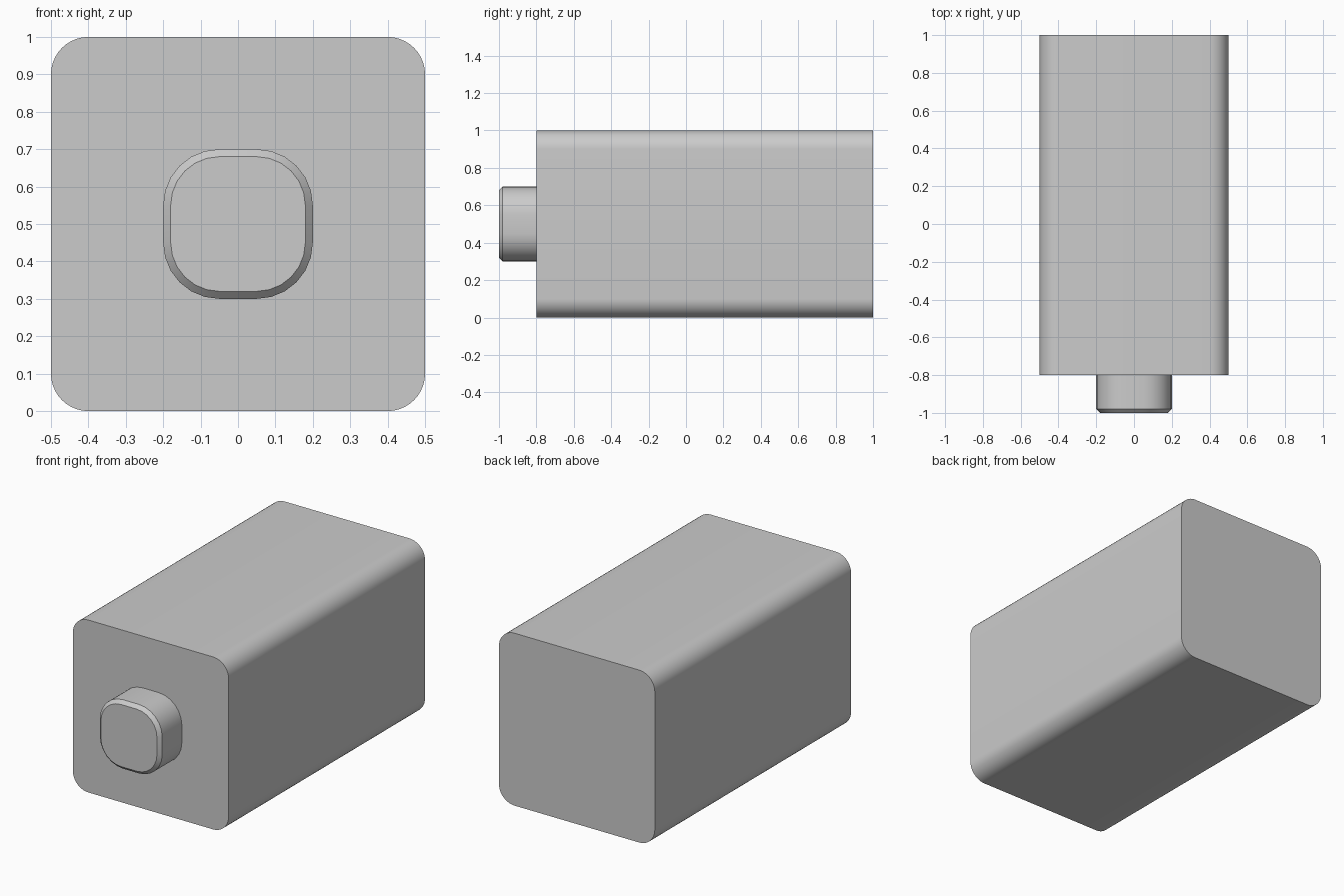
import bpy, bmesh
from math import cos, sin, pi, radians

if "Cube" in bpy.data.objects:
    bpy.data.objects.remove(bpy.data.objects["Cube"])

CENTRE_Z = 0.5


def ring(bm, half, radius, y, segs):
    """Rounded-square loop of vertices in the XZ plane at depth y."""
    verts = []
    c = half - radius
    for q, (sx, sz) in enumerate([(1, 1), (-1, 1), (-1, -1), (1, -1)]):
        for i in range(segs + 1):
            a = (q + i / segs) * pi / 2
            verts.append(bm.verts.new((sx * c + radius * cos(a), y,
                                       CENTRE_Z + sz * c + radius * sin(a))))
    return verts


def rounded_block(name, sections, segs):
    """Loft rounded squares (half size, corner radius, y) and cap both ends."""
    bm = bmesh.new()
    rings = [ring(bm, h, r, y, segs) for h, r, y in sections]
    n = len(rings[0])
    for a, b in zip(rings, rings[1:]):
        for i in range(n):
            j = (i + 1) % n
            bm.faces.new((a[i], a[j], b[j], b[i]))
    bm.faces.new(rings[0])
    bm.faces.new(rings[-1])
    bmesh.ops.recalc_face_normals(bm, faces=bm.faces)
    mesh = bpy.data.meshes.new(name)
    bm.to_mesh(mesh)
    bm.free()
    obj = bpy.data.objects.new(name, mesh)
    bpy.context.collection.objects.link(obj)
    bpy.ops.object.select_all(action='DESELECT')
    obj.select_set(True)
    bpy.context.view_layer.objects.active = obj
    bpy.ops.object.shade_smooth_by_angle(angle=radians(30))
    return obj


# Long body with rounded lengthwise edges
rounded_block("body", [(0.5, 0.1, -0.8), (0.5, 0.1, 1.0)], 10)

# Front knob with a chamfered rim
rounded_block("front_knob", [(0.2, 0.15, -0.8), (0.2, 0.15, -0.98),
                             (0.18, 0.13, -1.0)], 6)
